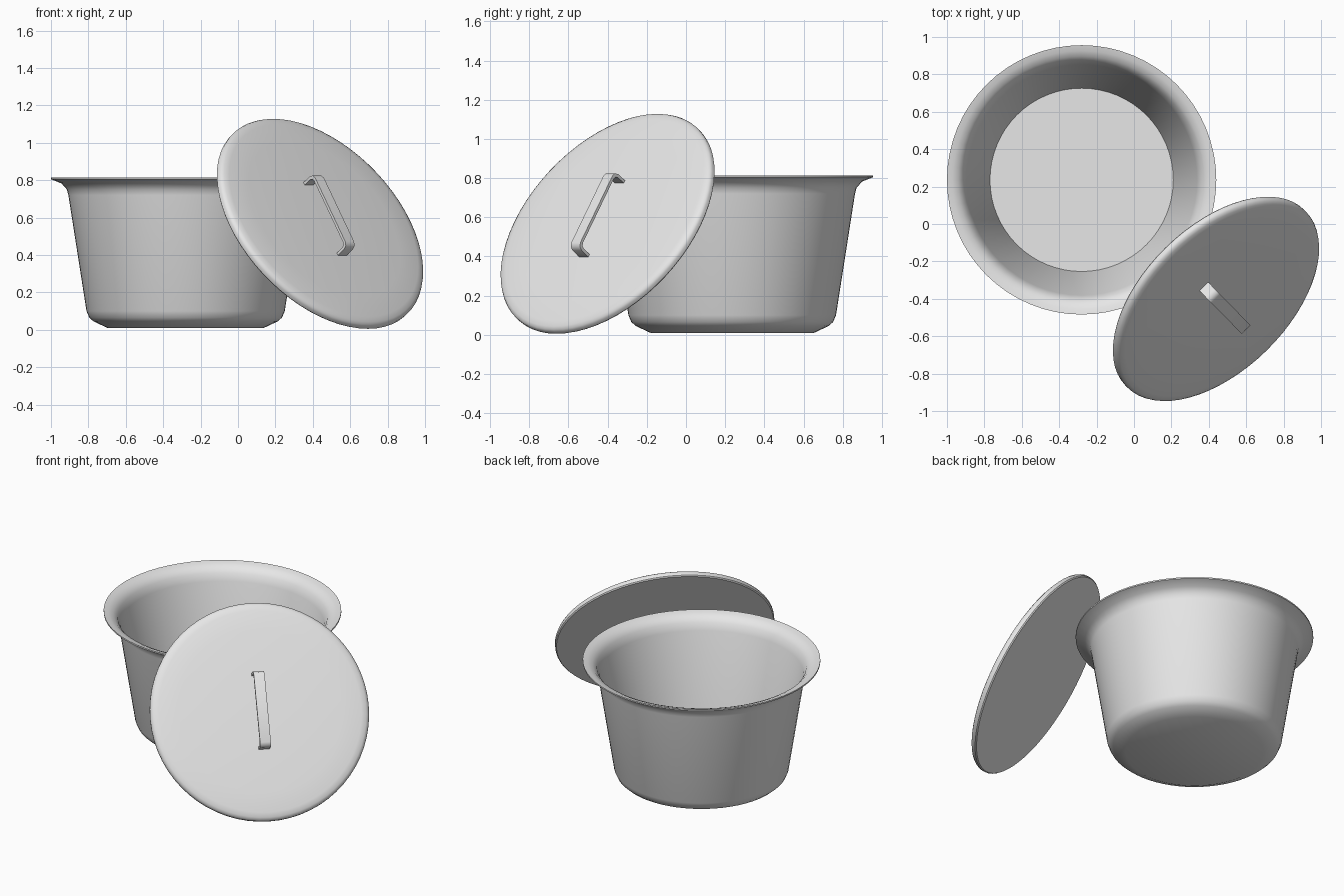
import bpy, bmesh, math
from mathutils import Matrix, Vector

if "Cube" in bpy.data.objects:
    bpy.data.objects.remove(bpy.data.objects["Cube"])

metal = bpy.data.materials.new("grey_metal")
metal.diffuse_color = (0.8, 0.8, 0.8, 1)
metal.use_nodes = True
metal.node_tree.nodes["Principled BSDF"].inputs["Base Color"].default_value = metal.diffuse_color


def finish(name, bm, matrix, angle):
    bmesh.ops.recalc_face_normals(bm, faces=bm.faces)
    mesh = bpy.data.meshes.new(name)
    bm.to_mesh(mesh)
    bm.free()
    mesh.materials.append(metal)
    obj = bpy.data.objects.new(name, mesh)
    bpy.context.collection.objects.link(obj)
    obj.matrix_world = matrix
    bpy.ops.object.select_all(action='DESELECT')
    obj.select_set(True)
    bpy.context.view_layer.objects.active = obj
    bpy.ops.object.shade_smooth_by_angle(angle=math.radians(angle))
    return obj


def lathe(name, profile, matrix, angle=35, steps=64):
    """Spin a (radius, height) profile around the local z axis."""
    bm = bmesh.new()
    verts = [bm.verts.new((r, 0, h)) for r, h in profile]
    edges = [bm.edges.new(pair) for pair in zip(verts, verts[1:])]
    bmesh.ops.spin(bm, geom=verts + edges, cent=(0, 0, 0), axis=(0, 0, 1),
                   angle=math.tau, steps=steps, use_duplicate=False)
    bmesh.ops.remove_doubles(bm, verts=bm.verts, dist=1e-4)
    return finish(name, bm, matrix, angle)


# Pot: bevelled base, tapered wall, flared lip, inner wall and floor
pot_profile = [
    (0, 0.01), (0.418, 0.01), (0.493, 0.045), (0.515, 0.065), (0.53, 0.10),
    (0.627, 0.72), (0.635, 0.75), (0.663, 0.782), (0.72, 0.805),
    (0.72, 0.814), (0.69, 0.808), (0.66, 0.795), (0.635, 0.768),
    (0.617, 0.72), (0.49, 0.05), (0, 0.05),
]
lathe("pot", pot_profile, Matrix.Translation((-0.28, 0.236, 0)))

# Leaning frame of the lid: local x runs downhill, local z points outward
n = Vector((0.581, -0.592, 0.559)).normalized()
d = (n * n.z - Vector((0, 0, 1))).normalized()
w = n.cross(d)
lean = Matrix.Translation((0.44, -0.402, 0.568)) @ \
    Matrix((d, w, n)).transposed().to_4x4()

# Lid: flat underside, rounded edge, slight dome
lid_profile = [
    (0, -0.02), (0.664, -0.02), (0.67, -0.013), (0.67, 0.005), (0.664, 0.016),
    (0.65, 0.025), (0.62, 0.031), (0.5, 0.038), (0.25, 0.044), (0, 0.046),
]
lathe("lid", lid_profile, lean)

# Handle: bent flat strip with chamfered corners
half, base, top, thick, width = 0.235, 0.035, 0.132, 0.016, 0.066


def arch(x, z, c):
    right = [(x, base), (x, z - c), (x - c * 0.3, z - c * 0.3), (x - c, z)]
    return right + [(-px, pz) for px, pz in reversed(right)]


outer = arch(half, top, 0.03)
inner = arch(half - thick, top - thick, 0.022)
bm = bmesh.new()
rows = [[bm.verts.new((x, side * width / 2, z)) for x, z in pts]
        for pts, side in ((outer, -1), (outer, 1), (inner, 1), (inner, -1))]
for a, b in zip(rows, rows[1:] + rows[:1]):
    for i in range(len(outer) - 1):
        bm.faces.new((a[i], a[i + 1], b[i + 1], b[i]))
for i in (0, -1):
    bm.faces.new([row[i] for row in rows])
finish("lid_handle", bm, lean, 50)
